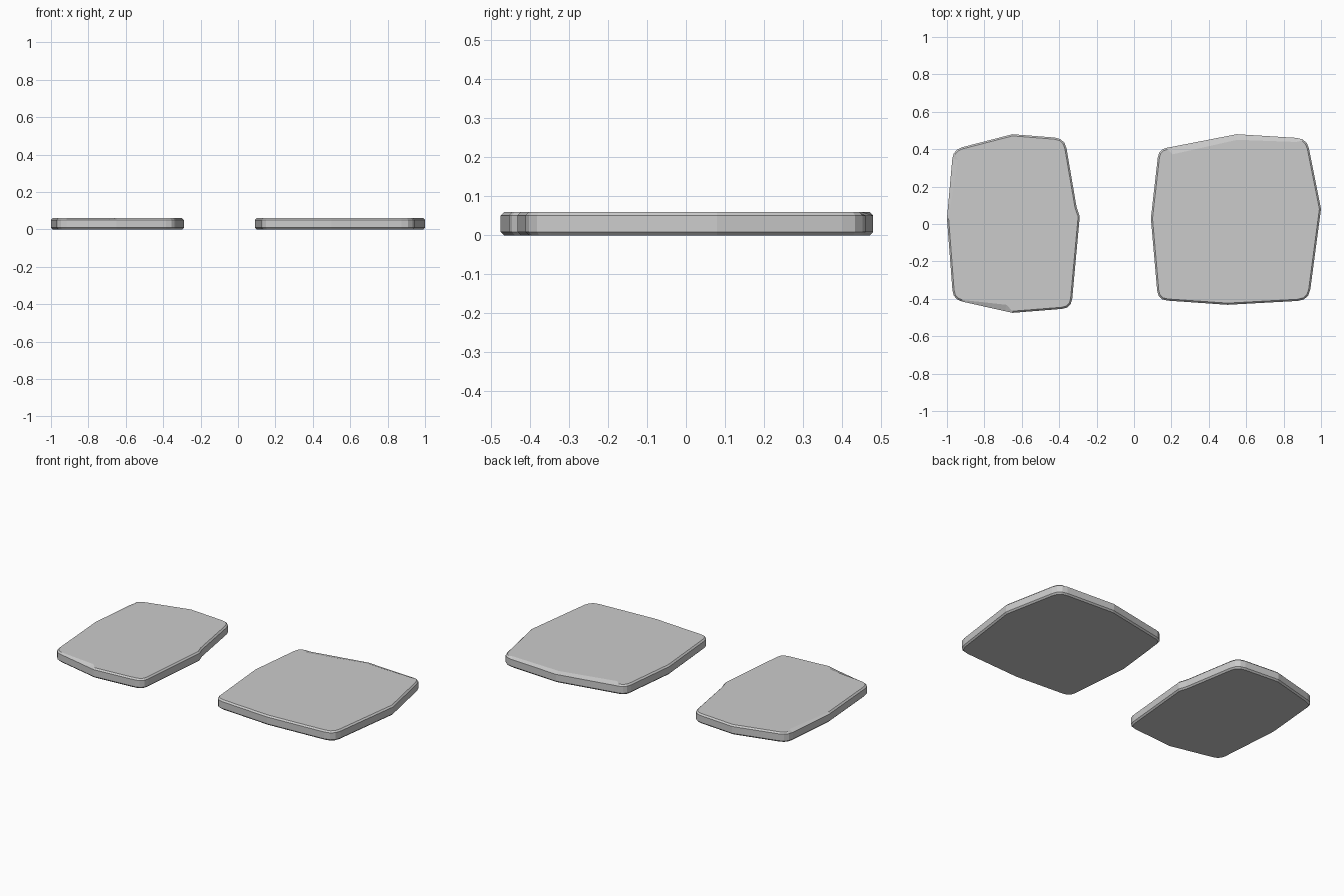
import bpy, bmesh
from mathutils import Vector

if "Cube" in bpy.data.objects:
    bpy.data.objects.remove(bpy.data.objects["Cube"])

HEIGHT, EDGE = 0.06, 0.009


def rounded(points):
    """Round the corners that have a cut length; keep the per-point top chamfer width."""
    out, n = [], len(points)
    for i, (x, y, cut, wear) in enumerate(points):
        p = Vector((x, y))
        if cut == 0:
            out.append((p, wear))
            continue
        a = p + (Vector(points[i - 1][:2]) - p).normalized() * cut
        b = p + (Vector(points[(i + 1) % n][:2]) - p).normalized() * cut
        for t in (0, 0.33, 0.67, 1):
            out.append((a * (1 - t) ** 2 + p * 2 * t * (1 - t) + b * t * t,
                        wear if t == 1 else EDGE))
    return out


def inset(outline, widths):
    """Move a counter-clockwise outline inwards by a width per point."""
    res, n = [], len(outline)
    for i, p in enumerate(outline):
        d1 = (p - outline[i - 1]).normalized()
        d2 = (outline[(i + 1) % n] - p).normalized()
        normal = Vector((-d1.y - d2.y, d1.x + d2.x)).normalized()
        res.append(p + normal * widths[i])
    return res


def slab(name, points):
    pts = rounded(points)
    outline = [p for p, w in pts]
    n = len(outline)
    levels = [(inset(outline, [EDGE] * n), 0), (outline, EDGE),
              (outline, HEIGHT - EDGE), (inset(outline, [w for p, w in pts]), HEIGHT)]
    bm = bmesh.new()
    rings = [[bm.verts.new((p.x, p.y, z)) for p in ring] for ring, z in levels]
    for low, high in zip(rings, rings[1:]):
        for i in range(n):
            j = (i + 1) % n
            bm.faces.new((low[i], low[j], high[j], high[i]))
    bm.faces.new(rings[0][::-1])
    bm.faces.new(rings[-1])
    mesh = bpy.data.meshes.new(name)
    bm.to_mesh(mesh)
    bm.free()
    bpy.context.collection.objects.link(bpy.data.objects.new(name, mesh))


# Each point: x, y, corner cut, top chamfer width (wider where the edge is worn)
slab("narrow_stone_slab", [
    (-0.967, -0.404, 0.05, EDGE), (-0.69, -0.466, 0, 0.035), (-0.65, -0.475, 0, EDGE),
    (-0.335, -0.45, 0.05, EDGE), (-0.29, 0.04, 0, EDGE), (-0.307, 0.09, 0, EDGE),
    (-0.37, 0.458, 0.055, EDGE), (-0.65, 0.48, 0, EDGE), (-0.967, 0.398, 0.05, 0.03),
    (-1.0, 0.03, 0, EDGE)])

slab("wide_stone_slab", [
    (0.128, -0.406, 0.05, EDGE), (0.5, -0.432, 0, EDGE), (0.935, -0.408, 0.06, EDGE),
    (1.0, 0.08, 0, EDGE), (0.925, 0.457, 0.055, 0.022), (0.55, 0.48, 0, 0.03),
    (0.2, 0.412, 0, 0.04), (0.132, 0.4, 0.045, EDGE), (0.09, 0.03, 0, EDGE)])
